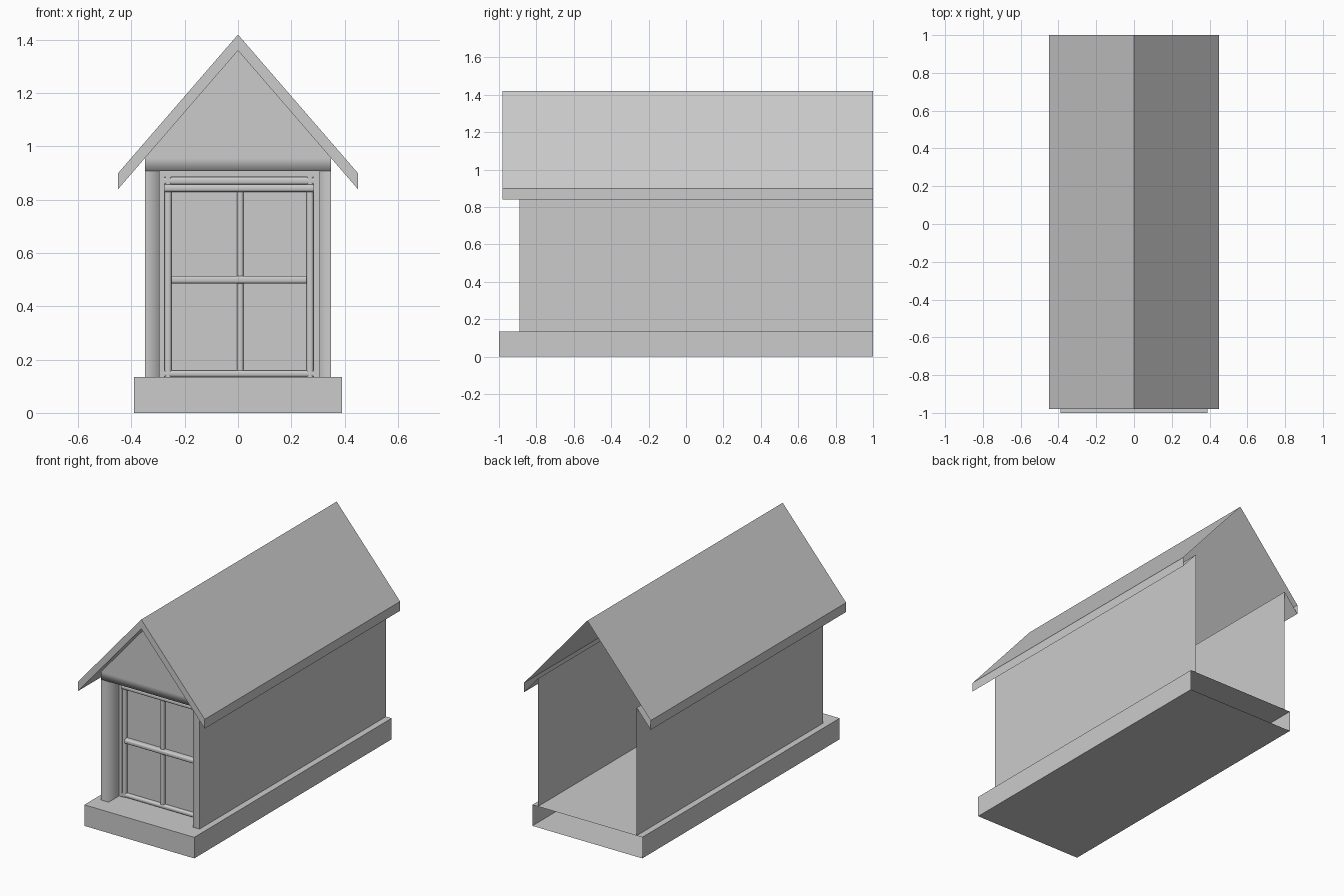
import bpy, bmesh
from mathutils import Vector

if "Cube" in bpy.data.objects:
    bpy.data.objects.remove(bpy.data.objects["Cube"])


def mesh_obj(name, verts, faces, smooth=False):
    me = bpy.data.meshes.new(name)
    me.from_pydata(verts, [], faces)
    me.polygons.foreach_set("use_smooth", [smooth] * len(me.polygons))
    ob = bpy.data.objects.new(name, me)
    bpy.context.collection.objects.link(ob)
    return ob


def strip(name, profile, a, b, axis="y", smooth=False):
    """Sweep an open 2D profile along an axis as an open sheet."""
    def pt(p, t):
        return {"x": (t, p[0], p[1]), "y": (p[0], t, p[1]), "z": (p[0], p[1], t)}[axis]
    n = len(profile)
    verts = [pt(p, a) for p in profile] + [pt(p, b) for p in profile]
    faces = [(i, i + 1, n + i + 1, n + i) for i in range(n - 1)]
    return mesh_obj(name, verts, faces, smooth)


def bar(name, x0, x1, y0, y1, z0, z1, bevel=0.0):
    """Box; with a bevel it becomes a rounded glazing bar."""
    bm = bmesh.new()
    bmesh.ops.create_cube(bm, size=1)
    for v in bm.verts:
        v.co = Vector(((x0 + x1) / 2 + v.co.x * (x1 - x0),
                       (y0 + y1) / 2 + v.co.y * (y1 - y0),
                       (z0 + z1) / 2 + v.co.z * (z1 - z0)))
    if bevel:
        # round only the long front edges
        long_axis = 0 if x1 - x0 > z1 - z0 else 2
        edges = [e for e in bm.edges
                 if abs((e.verts[0].co - e.verts[1].co)[long_axis]) > 1e-4
                 and all(abs(v.co.y - y0) < 1e-5 for v in e.verts)]
        bmesh.ops.bevel(bm, geom=edges, offset=bevel, segments=3, profile=0.5, affect='EDGES')
    bmesh.ops.recalc_face_normals(bm, faces=bm.faces)
    me = bpy.data.meshes.new(name)
    bm.to_mesh(me)
    bm.free()
    me.polygons.foreach_set("use_smooth", [bool(bevel)] * len(me.polygons))
    ob = bpy.data.objects.new(name, me)
    bpy.context.collection.objects.link(ob)
    if bevel:
        bpy.ops.object.select_all(action='DESELECT')
        ob.select_set(True)
        bpy.context.view_layer.objects.active = ob
        bpy.ops.object.shade_smooth_by_angle(angle=0.7)
    return ob


BACK, FRONT, REVEAL = 1.0, -0.89, -0.785
BASE, WALL, HEAD = 0.135, 0.956, 0.908

# base box, open at the back
X = 0.39
mesh_obj("base",
         [(-X, -1, 0), (X, -1, 0), (X, BACK, 0), (-X, BACK, 0),
          (-X, -1, BASE), (X, -1, BASE), (X, BACK, BASE), (-X, BACK, BASE)],
         [(3, 2, 1, 0), (4, 5, 6, 7), (0, 1, 5, 4), (1, 2, 6, 5), (3, 0, 4, 7)])

for s, side in ((-1, "left"), (1, "right")):
    # side wall and front jamb with its reveal
    strip(side + "_wall", [(s * 0.35, BASE), (s * 0.35, WALL)][::s], BACK, FRONT)
    inner = -0.295 if s < 0 else 0.305
    strip(side + "_jamb", [(s * 0.35, FRONT), (inner, FRONT), (inner, REVEAL)][::-s],
          BASE, HEAD, "z", smooth=True)
    # eave soffit behind the gable
    strip(side + "_soffit", [(s * 0.35, WALL), (s * 0.45, 0.84)][::s], FRONT, BACK)

# lintel with its underside, and the gable above
strip("lintel", [(REVEAL, HEAD), (FRONT, HEAD), (FRONT, WALL)], -0.35, 0.35, "x", smooth=True)
mesh_obj("gable", [(-0.35, FRONT, WALL), (0.35, FRONT, WALL), (0, FRONT, 1.36)], [(0, 1, 2)])

# roof skin, front verge and underside of the front overhang
outer = [(0.45, 0.84), (0.45, 0.90), (0, 1.42), (-0.45, 0.90), (-0.45, 0.84)]
strip("roof", outer, -0.98, BACK)
under = [(-0.45, 0.84), (0, 1.36), (0.45, 0.84)]
strip("overhang_underside", under, -0.98, FRONT)
mesh_obj("front_verge", [(x, -0.98, z) for x, z in outer + under[1:2]],
         [(0, 1, 2, 5), (5, 2, 3, 4)])

# outer window frame
bar("frame_left", -0.295, -0.275, REVEAL, -0.74, BASE, HEAD)
bar("frame_right", 0.283, 0.305, REVEAL, -0.74, BASE, HEAD)
bar("frame_top", -0.275, 0.283, REVEAL, -0.74, 0.885, HEAD)

# sash rails and stiles with rounded fronts
for name, x0, x1, z0, z1 in (("stile_left", -0.275, -0.25, BASE, 0.885),
                             ("stile_right", 0.258, 0.283, BASE, 0.885),
                             ("rail_bottom", -0.275, 0.283, BASE, 0.16),
                             ("rail_top", -0.275, 0.283, 0.83, 0.857),
                             ("rail_head", -0.275, 0.283, 0.857, 0.885),
                             ("mullion", -0.004, 0.02, 0.16, 0.83),
                             ("transom", -0.25, 0.258, 0.486, 0.514)):
    front = -0.795 if name in ("transom", "rail_top") else -0.785
    bar(name, x0, x1, front, -0.755, z0, z1, bevel=0.009)

# glass pane
mesh_obj("glass", [(-0.26, -0.765, 0.15), (0.268, -0.765, 0.15),
                   (0.268, -0.765, 0.84), (-0.26, -0.765, 0.84)], [(0, 1, 2, 3)])
